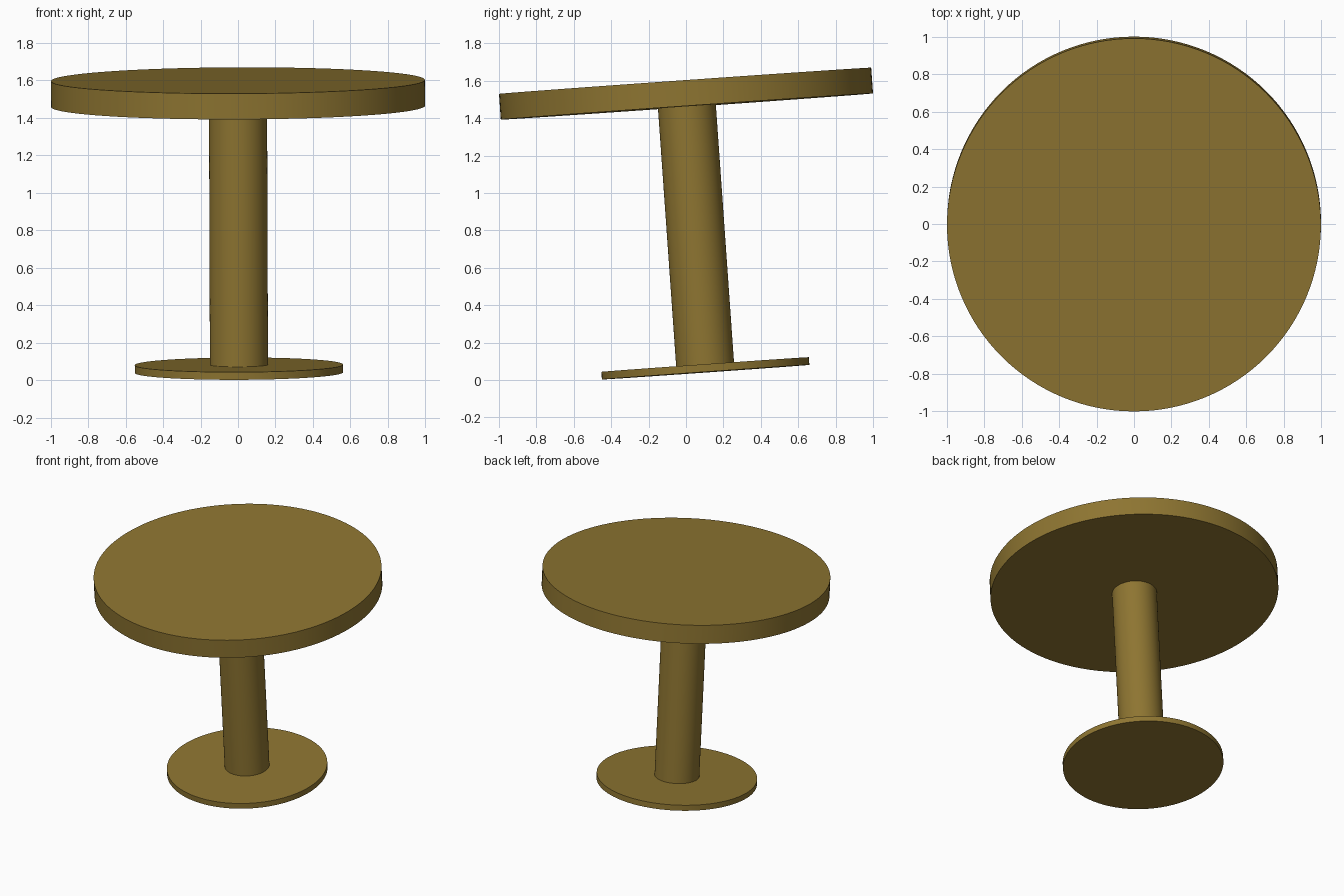
import bpy
from mathutils import Vector

if "Cube" in bpy.data.objects:
    bpy.data.objects.remove(bpy.data.objects["Cube"])

# One flat brown-gold colour
wood = bpy.data.materials.new("golden brown")
wood.diffuse_color = (0.27, 0.178, 0.031, 1)
wood.use_nodes = True
wood.node_tree.nodes["Principled BSDF"].inputs["Base Color"].default_value = wood.diffuse_color

# The whole table leans slightly: shared axis through the tabletop centre
axis = Vector((-0.0035, -0.0705, 1)).normalized()
top_centre = Vector((0, 0, 1.531))
tilt = Vector((0, 0, 1)).rotation_difference(axis).to_euler()


def disc(name, radius, low, high):
    """Cylinder spanning low..high along the leaning axis."""
    bpy.ops.mesh.primitive_cylinder_add(
        vertices=128, radius=radius, depth=high - low,
        location=top_centre + axis * (low + high) / 2, rotation=tilt)
    ob = bpy.context.object
    ob.name = name
    ob.data.materials.append(wood)
    bpy.ops.object.shade_smooth_by_angle()
    return ob


# Tabletop, column and foot plate
disc("tabletop", 0.9975, -0.069, 0.069)
disc("column", 0.155, -1.452, -0.069)
disc("foot_plate", 0.556, -1.493, -1.452)
